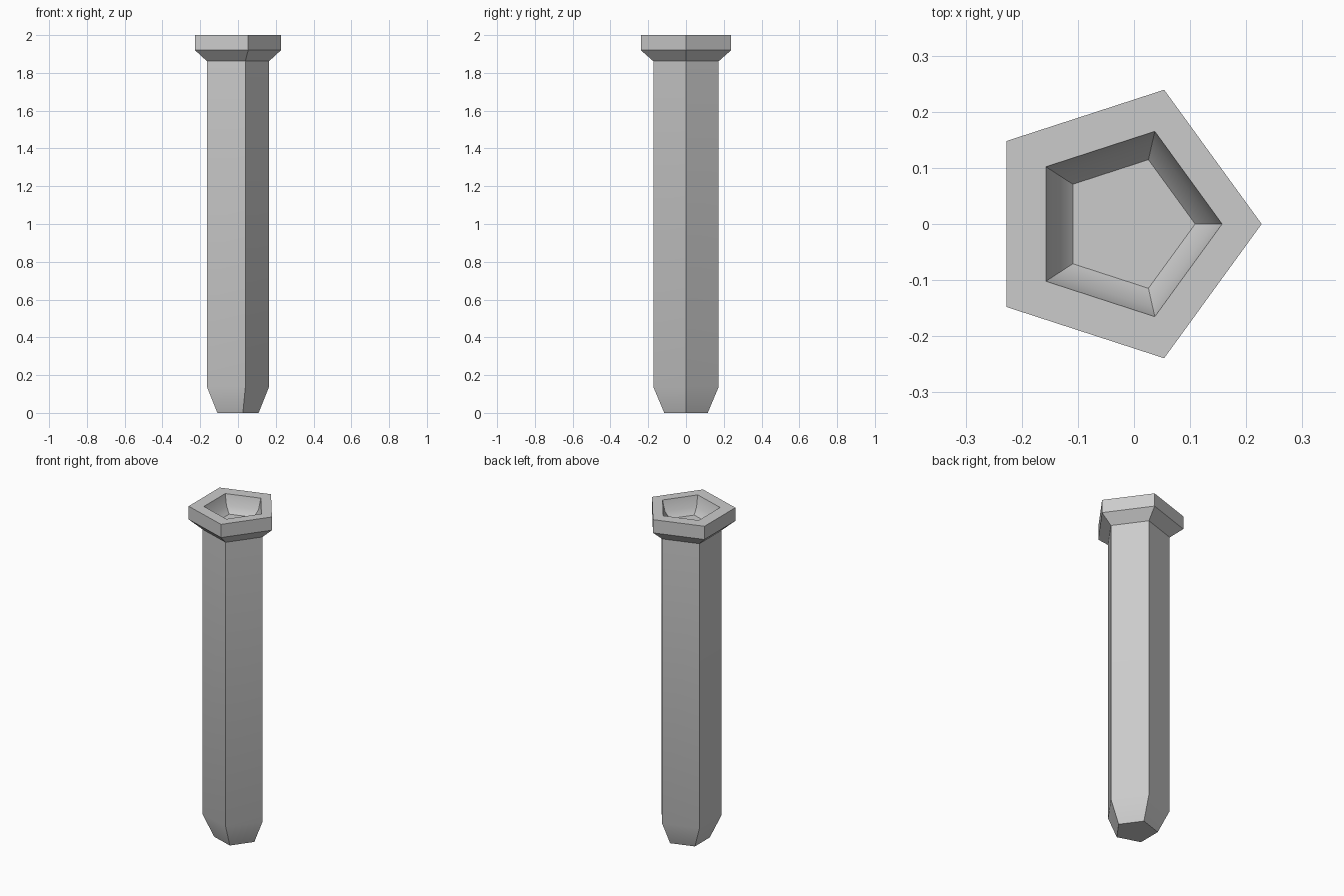
import bpy
import bmesh
from math import cos, sin, tau, radians

cube = bpy.data.objects.get("Cube")
if cube:
    bpy.data.objects.remove(cube, do_unlink=True)

SIDES = 5
SHIFT = -0.0955  # centres the five-sided outline between its point and flat side

grey = bpy.data.materials.new("plain_grey")
grey.use_nodes = True
colour = (0.6, 0.6, 0.6, 1)
grey.diffuse_color = colour
grey.node_tree.nodes["Principled BSDF"].inputs["Base Color"].default_value = colour


def ring(bm, radius, z):
    """Pentagon of vertices with one corner pointing to +x."""
    return [bm.verts.new((radius * (cos(tau * i / SIDES) + SHIFT),
                          radius * sin(tau * i / SIDES), z))
            for i in range(SIDES)]


def lathe(name, profile):
    """Closed five-sided solid through (radius, height) rings."""
    bm = bmesh.new()
    rings = [ring(bm, r, z) for r, z in profile]
    for low, high in zip(rings, rings[1:]):
        for i in range(SIDES):
            j = (i + 1) % SIDES
            bm.faces.new((low[i], low[j], high[j], high[i]))
    bm.faces.new(reversed(rings[0]))
    bm.faces.new(rings[-1])
    bmesh.ops.recalc_face_normals(bm, faces=bm.faces)
    mesh = bpy.data.meshes.new(name)
    bm.to_mesh(mesh)
    bm.free()
    mesh.materials.append(grey)
    obj = bpy.data.objects.new(name, mesh)
    bpy.context.collection.objects.link(obj)
    bpy.ops.object.select_all(action="DESELECT")
    obj.select_set(True)
    bpy.context.view_layer.objects.active = obj
    bpy.ops.object.shade_smooth_by_angle(angle=radians(30))
    return obj


lathe("flanged_peg", [
    (0.121, 0), (0.182, 0.138),         # tapered foot
    (0.182, 1.862),                     # straight shaft
    (0.2515, 1.92), (0.2515, 2),        # flared collar
    (0.1736, 2),                        # flat rim
    (0.1564, 1.935), (0.1205, 1.9),     # recess walls down to its floor
])
